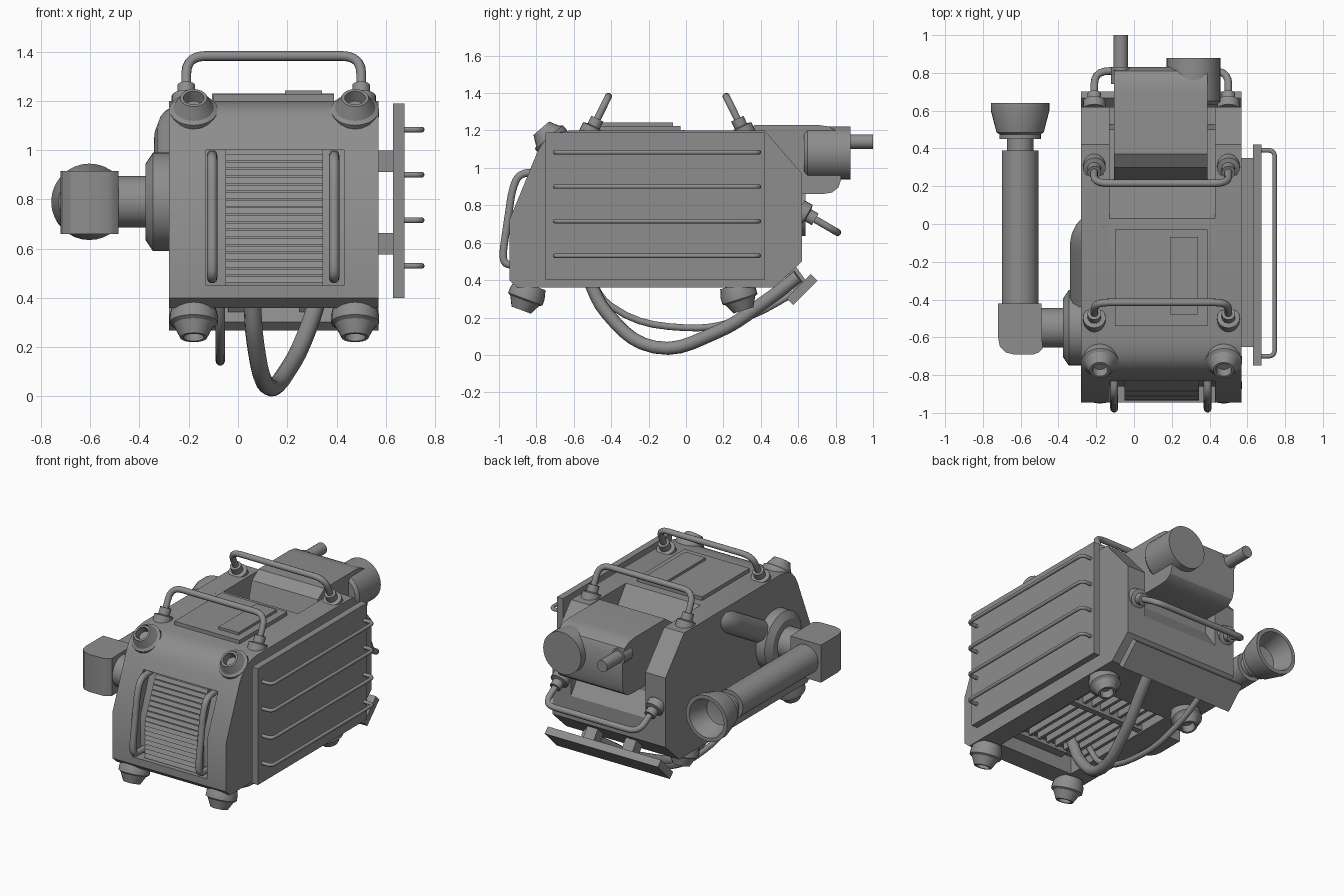
import bpy, bmesh, math
from mathutils import Vector

if "Cube" in bpy.data.objects:
    bpy.data.objects.remove(bpy.data.objects["Cube"])


def finish(name, bm):
    bmesh.ops.recalc_face_normals(bm, faces=bm.faces)
    me = bpy.data.meshes.new(name)
    bm.to_mesh(me)
    bm.free()
    ob = bpy.data.objects.new(name, me)
    bpy.context.collection.objects.link(ob)
    return ob


def prism(name, pts, a, b, axis='x'):
    """Extrude a closed outline along x (points are y,z) or z (points are x,y)."""
    bm = bmesh.new()
    put = (lambda p, h: (h, p[0], p[1])) if axis == 'x' else (lambda p, h: (p[0], p[1], h))
    lo = [bm.verts.new(put(p, a)) for p in pts]
    hi = [bm.verts.new(put(p, b)) for p in pts]
    bm.faces.new(lo)
    bm.faces.new(hi)
    for i in range(len(pts)):
        j = (i + 1) % len(pts)
        bm.faces.new((lo[i], lo[j], hi[j], hi[i]))
    return finish(name, bm)


def box(name, x, y, z, tilt=0, centre=None):
    ob = prism(name, [(y[0], z[0]), (y[1], z[0]), (y[1], z[1]), (y[0], z[1])], *x)
    if centre:
        ob.location = (0, *centre)
        ob.rotation_euler.x = tilt
    return ob


def lathe(name, prof, loc, d, n=24):
    """Revolve (radius, height) points about direction d."""
    bm = bmesh.new()
    rings = []
    for r, h in prof:
        if r == 0:
            rings.append([bm.verts.new((0, 0, h))])
        else:
            rings.append([bm.verts.new((r * math.cos(2 * math.pi * i / n),
                                        r * math.sin(2 * math.pi * i / n), h)) for i in range(n)])
    for p, q in zip(rings, rings[1:]):
        for i in range(n):
            j = (i + 1) % n
            f = [p[i % len(p)], p[j % len(p)], q[j % len(q)], q[i % len(q)]]
            bm.faces.new(list(dict.fromkeys(f)))
    ob = finish(name, bm)
    ob.location = loc
    ob.rotation_euler = Vector(d).to_track_quat('Z', 'Y').to_euler()
    return ob


def tube(name, pts, r, fillet=0.05, smooth=False):
    """Round rod along a path with filleted corners, or a free cable through the points."""
    cu = bpy.data.curves.new(name, 'CURVE')
    cu.dimensions = '3D'
    cu.bevel_depth = r
    cu.bevel_resolution = 3
    cu.use_fill_caps = True
    pts = [Vector(p) for p in pts]
    if smooth:
        sp = cu.splines.new('BEZIER')
        sp.resolution_u = 5
        sp.bezier_points.add(len(pts) - 1)
        for bp, p in zip(sp.bezier_points, pts):
            bp.co = p
            bp.handle_left_type = bp.handle_right_type = 'AUTO'
    else:
        path = [pts[0]]
        for a, b, c in zip(pts, pts[1:], pts[2:]):
            s = b + (a - b).normalized() * min(fillet, (a - b).length * .49)
            e = b + (c - b).normalized() * min(fillet, (c - b).length * .49)
            for k in range(6):
                t = k / 5
                path.append(s * (1 - t) ** 2 + b * 2 * t * (1 - t) + e * t * t)
        path.append(pts[-1])
        sp = cu.splines.new('POLY')
        sp.points.add(len(path) - 1)
        for sp_p, p in zip(sp.points, path):
            sp_p.co = (*p, 1)
    ob = bpy.data.objects.new(name, cu)
    bpy.context.collection.objects.link(ob)
    return ob


# Main casing: two side blocks and a recessed centre section
shoulder = [(-.798, 1.077), (-.775, 1.12), (-.74, 1.16), (-.69, 1.187), (-.62, 1.2)]
side = [(-.90, .36), (-.945, .4), (-.945, .72)] + shoulder + [(.42, 1.2), (.62, .97), (.62, .5), (.47, .36)]
centre = ([(-.90, .36), (-.945, .4), (-.945, .45), (-.86, .45), (-.86, .70), (-.745, 1.0), (-.83, 1.0)]
          + shoulder + [(.03, 1.2), (.22, .95), (.5, .93), (.53, .85), (.53, .79), (.62, .66), (.62, .5),
                        (.47, .36), (.14, .36), (.14, .48), (-.76, .48), (-.76, .36)])
prism("casing_left", side, -.28, -.13)
prism("casing_right", side, .43, .57)
prism("casing_centre", centre, -.13, .43)

# Top hatch
box("top_hatch", (-.10, .39), (-.54, -.03), (1.19, 1.225))
box("hatch_plate", (.19, .34), (-.48, -.07), (1.22, 1.242))

# Front grille: backing and tilted slats following the sloped face
for i in range(17):
    z = .475 + i * .031
    y = -.905 if z < .71 else -.905 + (z - .71) * .42
    prism("grille_slat", [(y, z - .013), (y - .03, z - .013), (y - .018, z + .012), (y + .03, z + .012)], -.05, .345)
prism("grille_backing", [(-.89, .45), (-.89, .71), (-.775, 1.0), (-.7, 1.0), (-.7, .45)], -.05, .345)
for x in (-.105, .39):
    tube("front_grip", [(x, -.76, .98), (x, -.895, .97), (x, -.93, .88), (x, -.98, .54), (x, -.97, .48), (x, -.85, .48)], .021, .05)

# Underside slats and crossbar
for i in range(8):
    x = -.09 + i * .07
    box("under_slat", (x - .011, x + .011), (-.6, .14), (.39, .48))
box("under_crossbar", (-.13, .43), (-.12, -.08), (.37, .48))

# Corner bumpers with hollow tips, on the front shoulder and below as feet
bump = [(0, -.07), (.085, -.07), (.098, -.02), (.098, .012), (.082, .022), (.055, .075), (.042, .075), (.038, .025), (0, .025)]
for x in (-.18, .475):
    lathe("shoulder_bumper", bump, (x, -.725, 1.155), (0, -.65, .76), 20)
    lathe("front_foot", bump, (x, -.855, .31), (0, -.35, -.94), 20)
    lathe("rear_foot", bump, (x, .285, .31), (0, .3, -.95), 20)


# Carry handles with collars
def handle(name, base, top):
    d = Vector((0, top[0] - base[0], top[1] - base[1]))
    tube(name, [(-.21, *base), (-.21, *top), (.5, *top), (.5, *base)], .02, .08)
    for x in (-.21, .5):
        lathe(name + "_collar", [(0, -.03), (.06, -.03), (.06, .02), (.036, .026), (.036, .07), (0, .07)], (x, *base), d, 20)


handle("front_top_handle", (-.505, 1.2), (-.415, 1.382))
handle("rear_top_handle", (.305, 1.2), (.215, 1.382))
handle("back_handle", (.63, .76), (.81, .655))

# Rear motor housing
prism("motor_housing", [(.225, .93), (.30, 1.18), (.37, 1.23), (.70, 1.23), (.76, 1.222), (.81, 1.195), (.83, 1.15),
                        (.83, .94), (.815, .895), (.78, .868), (.73, .86), (.5, .86)], -.105, .39)
lathe("motor_drum", [(0, 0), (.125, 0), (.142, .02), (.142, .25), (0, .25)], (.315, .63, 1.08), (0, 1, 0), 32)
lathe("outlet_stub", [(0, 0), (.052, 0), (.052, .09), (.039, .09), (.039, .26), (0, .26)], (-.07, .74, 1.14), (0, 1, 0), 20)

# Tilted rear guard plate on two standoffs
box("rear_guard", (-.28, .57), (-.025, .025), (-.092, .092), -math.pi / 4, (.62, .35))
for x in (.0, .29):
    box("guard_standoff", (x - .04, x + .04), (-.01, .01), (-.04, .04), 0, (.6, .38))
    prism("guard_standoff_arm", [(.50, .45), (.56, .51), (.65, .385), (.59, .325)], x - .04, x + .04)

# Right side panel with rails and wire guards
box("side_panel", (.63, .675), (-.75, .42), (.4, 1.19))
for z in (.62, .955):
    box("panel_rail", (.56, .64), (-.65, .35), (z - .043, z + .043))
for z in (.53, .715, .9, 1.083):
    tube("panel_rod", [(.66, -.7, z), (.745, -.7, z), (.745, .39, z), (.66, .39, z)], .012, .035)

# Left exhaust: flange, elbow, pipe and flared nozzle
lathe("exhaust_flange", [(0, -.02), (.2, -.02), (.2, .065), (.155, .095), (0, .095)], (-.28, -.55, .79), (-1, 0, 0), 32)
lathe("exhaust_neck", [(0, 0), (.105, 0), (.105, .16), (0, .16)], (-.35, -.55, .79), (-1, 0, 0), 32)
prism("exhaust_elbow", [(-.49, -.42), (-.72, -.42), (-.72, -.60), (-.71, -.65), (-.68, -.68), (-.63, -.692),
                        (-.53, -.69), (-.505, -.68), (-.485, -.66)], .66, .915, 'z')
lathe("exhaust_pipe", [(0, 0), (.097, 0), (.097, .82), (.07, .82), (.07, .88), (.11, .88), (.11, .905), (.125, .915),
                       (.155, 1.03), (.155, 1.07), (.13, 1.07), (.09, .94), (0, .92)], (-.603, -.43, .79), (0, 1, 0), 32)
tube("side_feed_pipe", [(-.265, -.5, .84), (-.265, -.03, 1.11), (-.15, 0, 1.13)], .075, .12)

# Hanging cables
tube("thick_cable", [(.055, -.54, .45), (.07, -.42, .22), (.12, -.17, .042), (.21, .16, .12), (.29, .43, .29), (.33, .6, .42)], .036, smooth=True)
tube("thin_cable", [(-.072, -.53, .44), (-.072, -.4, .26), (-.072, 0, .145), (-.072, .32, .2), (-.072, .58, .33)], .019, smooth=True)

# Dark grey paint, and smooth shading with crisp edges
paint = bpy.data.materials.new("dark_grey_paint")
paint.diffuse_color = (.27, .27, .27, 1)
paint.use_nodes = True
paint.node_tree.nodes["Principled BSDF"].inputs["Base Color"].default_value = paint.diffuse_color
bpy.ops.object.select_all(action='DESELECT')
for ob in bpy.context.scene.objects:
    ob.data.materials.append(paint)
    if ob.type == 'MESH':
        ob.select_set(True)
        bpy.context.view_layer.objects.active = ob
bpy.ops.object.shade_smooth_by_angle(angle=math.radians(30))
